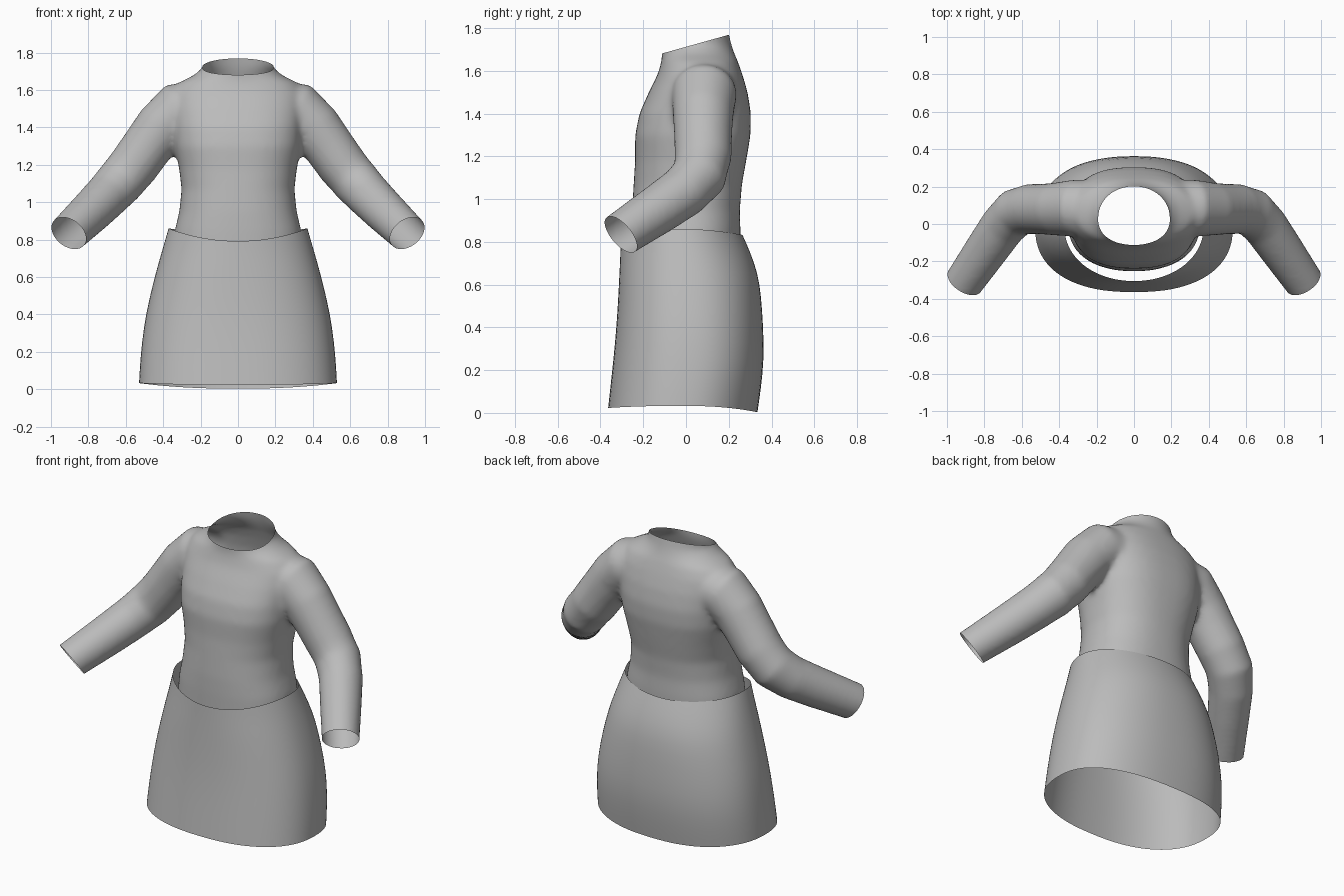
import bpy, bmesh, math
from mathutils import Vector

cube = bpy.data.objects.get("Cube")
if cube:
    bpy.data.objects.remove(cube, do_unlink=True)

grey = bpy.data.materials.new("plain grey cloth")
grey.use_nodes = True
colour = (0.5, 0.5, 0.5, 1)
grey.diffuse_color = colour
grey.node_tree.nodes["Principled BSDF"].inputs["Base Color"].default_value = colour

SIDES = 48


def superpow(v, n):
    return math.copysign(abs(v) ** (2 / n), v)


def body_ring(z, half, front, back, n, dip_front=0, dip_back=0):
    """Rounded horizontal outline; the dips lower its front and back."""
    ring = []
    for i in range(SIDES):
        t = math.tau * i / SIDES
        c, s = math.cos(t), math.sin(t)
        y = (front + back) / 2 + (back - front) / 2 * superpow(s, n)
        ring.append(Vector((half * superpow(c, n), y,
                            z - (dip_back if s > 0 else dip_front) * s * s)))
    return ring


def tube_rings(path):
    """Circles set square to a path of (x, y, z, radius)."""
    pts = [Vector(p[:3]) for p in path]
    rings = []
    for k, p in enumerate(pts):
        along = pts[min(k + 1, len(pts) - 1)] - pts[max(k - 1, 0)]
        turn = along.to_track_quat('Z', 'Y')
        rings.append([p + turn @ Vector((math.cos(a), math.sin(a), 0)) * path[k][3]
                      for a in (math.tau * i / SIDES for i in range(SIDES))])
    return rings


def loft(bm, rings, capped):
    rows = [[bm.verts.new(p) for p in ring] for ring in rings]
    for lo, hi in zip(rows, rows[1:]):
        for i in range(SIDES):
            j = (i + 1) % SIDES
            bm.faces.new((lo[i], lo[j], hi[j], hi[i]))
    if capped:
        bm.faces.new(rows[0][::-1])
        bm.faces.new(rows[-1])


def make_object(name, bm):
    bmesh.ops.recalc_face_normals(bm, faces=bm.faces[:])
    mesh = bpy.data.meshes.new(name)
    bm.to_mesh(mesh)
    bm.free()
    mesh.materials.append(grey)
    mesh.shade_smooth()
    obj = bpy.data.objects.new(name, mesh)
    bpy.context.collection.objects.link(obj)
    return obj


# Shirt body: height, half width, front, back, squareness
body = [
    (0.64, 0.36, -0.25, 0.25, 2.3),
    (0.85, 0.338, -0.253, 0.255, 2.3),
    (0.95, 0.314, -0.252, 0.252, 2.3),
    (1.07, 0.302, -0.245, 0.262, 2.3),
    (1.18, 0.315, -0.238, 0.282, 2.4),
    (1.30, 0.338, -0.238, 0.302, 2.5),
    (1.40, 0.345, -0.218, 0.304, 2.5),
    (1.50, 0.355, -0.174, 0.288, 2.4),
    (1.58, 0.355, -0.134, 0.265, 2.3),
    (1.64, 0.315, -0.115, 0.244, 2.2),
    (1.68, 0.235, -0.112, 0.227, 2.0),
    (1.72, 0.188, -0.114, 0.213, 2.0),
    (1.85, 0.180, -0.120, 0.185, 2.0),
]
# Sleeve centre line from shoulder to past the cuff, with radius
sleeve = [
    (0.20, 0.09, 1.50, 0.145),
    (0.32, 0.085, 1.49, 0.152),
    (0.41, 0.08, 1.40, 0.142),
    (0.48, 0.08, 1.305, 0.136),
    (0.555, 0.08, 1.20, 0.134),
    (0.63, 0.062, 1.11, 0.130),
    (0.70, -0.01, 1.035, 0.122),
    (0.78, -0.125, 0.955, 0.116),
    (0.905, -0.305, 0.835, 0.105),
    (1.00, -0.45, 0.735, 0.10),
]
bm = bmesh.new()
loft(bm, [body_ring(*r) for r in body], True)
for side in (1, -1):
    loft(bm, tube_rings([(side * x, y, z, r) for x, y, z, r in sleeve]), True)
shirt = make_object("shirt", bm)

# Fuse body and sleeves into one soft skin
fuse = shirt.modifiers.new("fuse", 'REMESH')
fuse.mode = 'VOXEL'
fuse.voxel_size = 0.016
soften = shirt.modifiers.new("soften", 'SMOOTH')
soften.factor = 0.5
soften.iterations = 10
fused = bpy.data.meshes.new_from_object(
    shirt.evaluated_get(bpy.context.evaluated_depsgraph_get()))
shirt.modifiers.clear()

# Cut open the neck, lower edge and both cuffs
bm = bmesh.new()
bm.from_mesh(fused)
cuts = [((0, 0.045, 1.725), (0, -0.28, 1)), ((0, 0, 0.72), (0, 0, -1))]
cuts += [((s * 0.905, -0.305, 0.835), (s * 0.25, -0.38, -0.32)) for s in (1, -1)]
for point, normal in cuts:
    bmesh.ops.bisect_plane(bm, geom=bm.verts[:] + bm.edges[:] + bm.faces[:],
                           plane_co=point, plane_no=Vector(normal).normalized(),
                           clear_outer=True)
bm.to_mesh(fused)
bm.free()
fused.materials.clear()
fused.materials.append(grey)
fused.shade_smooth()
shirt.data = fused

# Skirt: as the body, plus front and back dips of each ring
skirt_rings = [
    (0.033, 0.53, -0.365, 0.335, 2.35, 0.010, 0.030),
    (0.12, 0.526, -0.355, 0.350, 2.35, 0.006, 0.015),
    (0.25, 0.515, -0.340, 0.366, 2.35, 0, 0),
    (0.40, 0.494, -0.326, 0.362, 2.3, 0, 0),
    (0.55, 0.459, -0.317, 0.352, 2.25, 0, 0),
    (0.66, 0.430, -0.312, 0.336, 2.2, 0.01, 0.005),
    (0.77, 0.398, -0.308, 0.300, 2.1, 0.035, 0.015),
    (0.86, 0.372, -0.306, 0.265, 2.05, 0.068, 0.028),
]
bm = bmesh.new()
loft(bm, [body_ring(*r) for r in skirt_rings], False)
skirt = make_object("skirt", bm)
skirt.modifiers.new("round", 'SUBSURF').levels = 1
